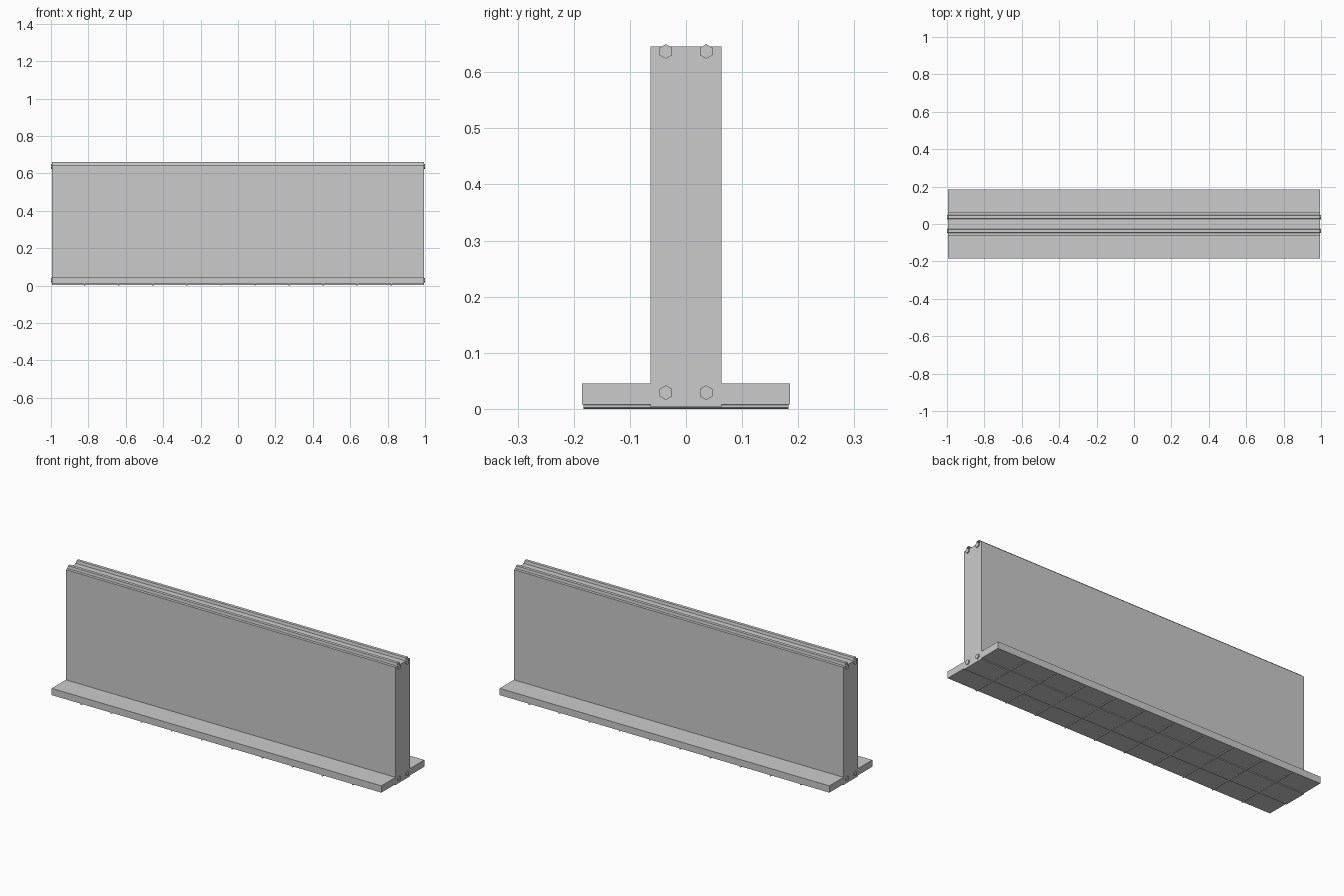
import bpy, bmesh, math
from mathutils import Matrix

if "Cube" in bpy.data.objects:
    bpy.data.objects.remove(bpy.data.objects["Cube"])


def mesh_object(name, bm):
    bmesh.ops.recalc_face_normals(bm, faces=bm.faces)
    me = bpy.data.meshes.new(name)
    bm.to_mesh(me)
    bm.free()
    ob = bpy.data.objects.new(name, me)
    bpy.context.collection.objects.link(ob)
    return ob


def extrude_x(name, profile, half, caps=True):
    """Sweep a closed (y, z) outline along x."""
    bm = bmesh.new()
    a, b = [[bm.verts.new((x, y, z)) for y, z in profile] for x in (-half, half)]
    n = len(profile)
    for i in range(n):
        j = (i + 1) % n
        bm.faces.new((a[i], a[j], b[j], b[i]))
    if caps:
        bm.faces.new(a)
        bm.faces.new(b)
    return mesh_object(name, bm)


def hexagon(y, z, r):
    return [(y + r * math.sin(k * math.pi / 3), z + r * math.cos(k * math.pi / 3))
            for k in range(6)]


# inverted-T beam body: tall web with a wide ledge at the bottom
W, L = 0.0635, 0.185
half_profile = [(W, 0.003), (W, 0.008), (L, 0.008), (L, 0.045), (W, 0.045), (W, 0.646)]
extrude_x("beam_body", half_profile + [(-y, z) for y, z in reversed(half_profile)], 0.995)

for side, s in (("front", -1), ("back", 1)):
    # long reinforcing rods poking out of both ends
    extrude_x(f"top_rod_{side}", hexagon(s * 0.036, 0.637, 0.013), 1.0)
    extrude_x(f"bottom_rod_{side}", hexagon(s * 0.036, 0.029, 0.013), 1.0)
    # raised open-ended ridges along the top
    extrude_x(f"top_ridge_{side}", [(s * 0.048, 0.646), (s * 0.046, 0.661),
                                    (s * 0.029, 0.661), (s * 0.026, 0.646)], 0.995, caps=False)

# thin cross bars under the ledge
for i in range(10):
    bm = bmesh.new()
    bmesh.ops.create_cone(bm, cap_ends=True, segments=6, radius1=0.0045, radius2=0.0045,
                          depth=2 * 0.183,
                          matrix=Matrix.Translation((-0.82 + i * 0.2 * 0.911, 0, 0.0045))
                          @ Matrix.Rotation(math.pi / 2, 4, 'X'))
    mesh_object(f"cross_bar_{i + 1}", bm)
